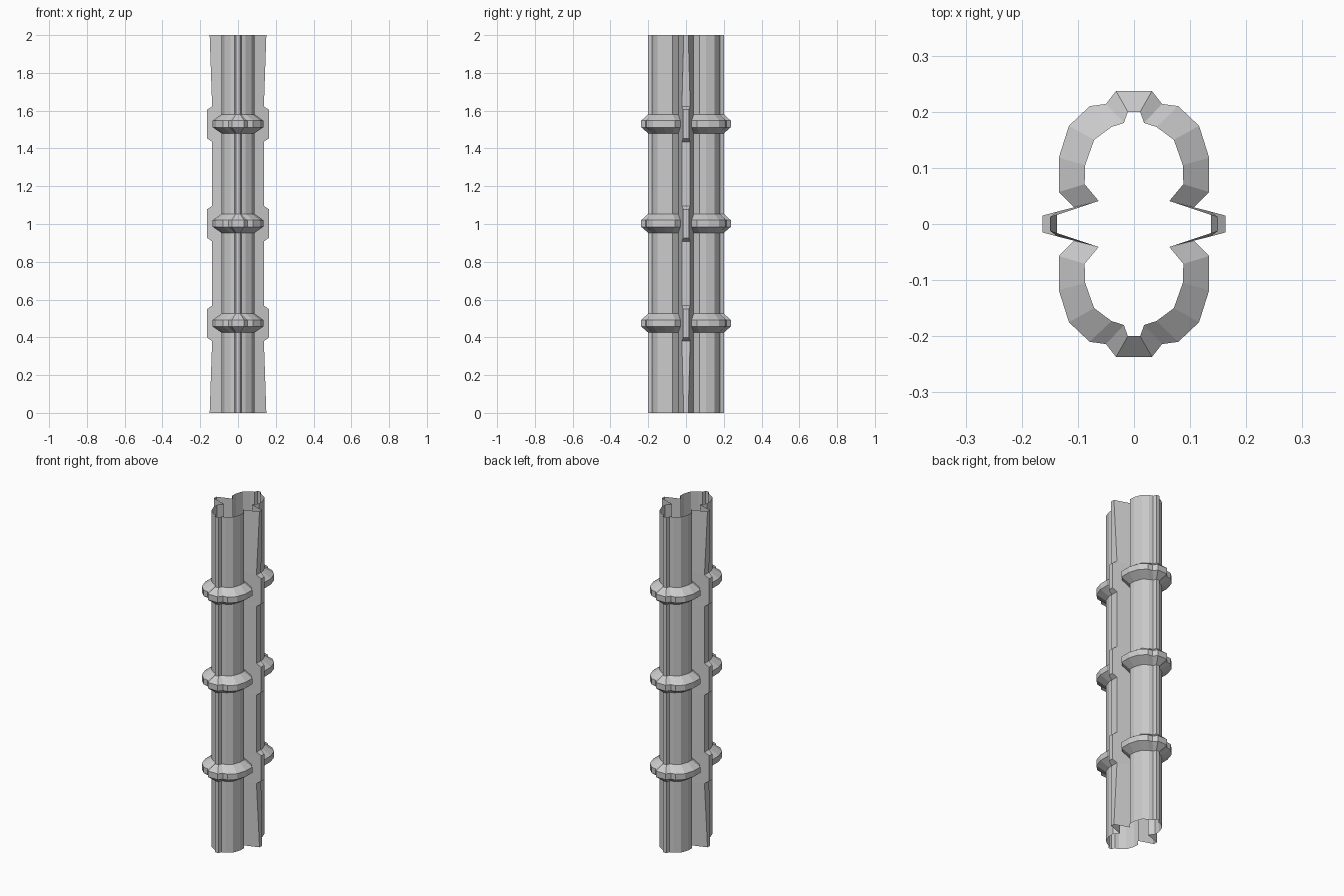
import bpy, bmesh

if "Cube" in bpy.data.objects:
    bpy.data.objects.remove(bpy.data.objects["Cube"])

# Half cross-section of one lobe (x, y), and the same points pushed out for a collar
BODY = [(.063, .041), (.088, .071), (.087, .105), (.071, .15), (.040, .173), (.018, .18), (.011, .20)]
COLLAR = [(.107, .030), (.134, .057), (.134, .118), (.116, .175), (.079, .21), (.050, .214), (.032, .237)]
COLLAR_Z = [.475, 1.003, 1.53]


def loft(name, rows, axis):
    """Skin rows of points into an open shell, mirrored across one axis."""
    bm = bmesh.new()
    grid = [[bm.verts.new(p) for p in row] for row in rows]
    for a, b in zip(grid, grid[1:]):
        for i in range(len(a) - 1):
            bm.faces.new((a[i], a[i + 1], b[i + 1], b[i]))
    # Mirrored copy for the opposite side
    dup = bmesh.ops.duplicate(bm, geom=bm.verts[:] + bm.edges[:] + bm.faces[:])["geom"]
    new_verts = [g for g in dup if isinstance(g, bmesh.types.BMVert)]
    for v in new_verts:
        v.co[axis] *= -1
    bmesh.ops.reverse_faces(bm, faces=[g for g in dup if isinstance(g, bmesh.types.BMFace)])
    me = bpy.data.meshes.new(name)
    bm.to_mesh(me)
    bm.free()
    ob = bpy.data.objects.new(name, me)
    bpy.context.collection.objects.link(ob)
    return ob


def lobe_row(half, z):
    return [(x, y, z) for x, y in half] + [(-x, y, z) for x, y in reversed(half)]


# Front and back lobes with three bevelled collars
rows = [lobe_row(BODY, 0)]
for c in COLLAR_Z:
    rows += [lobe_row(BODY, c - .05), lobe_row(COLLAR, c - .018),
             lobe_row(COLLAR, c + .017), lobe_row(BODY, c + .051)]
rows.append(lobe_row(BODY, 2))
loft("pillar_lobes", rows, 1)


# Side fins: flared ends, with a raised block beside each collar
def fin_row(z, x, w):
    return [(.063, -.041, z), (x, -w, z), (x, w, z), (.063, .041, z)]


rows = [fin_row(0, .15, .012)]
for c in COLLAR_Z:
    rows += [fin_row(c - .095, .137, .022), fin_row(c - .077, .163, .015),
             fin_row(c + .075, .163, .015), fin_row(c + .093, .137, .022)]
rows.append(fin_row(2, .15, .012))
fins = loft("side_fins", rows, 0)

# The lobe rows run right to left, so flip them to face outward
for p in [bpy.data.objects["pillar_lobes"], fins]:
    f = p.data.polygons[len(p.data.polygons) // 4]
    if f.normal.x * f.center.x + f.normal.y * f.center.y < 0:
        p.data.flip_normals()
